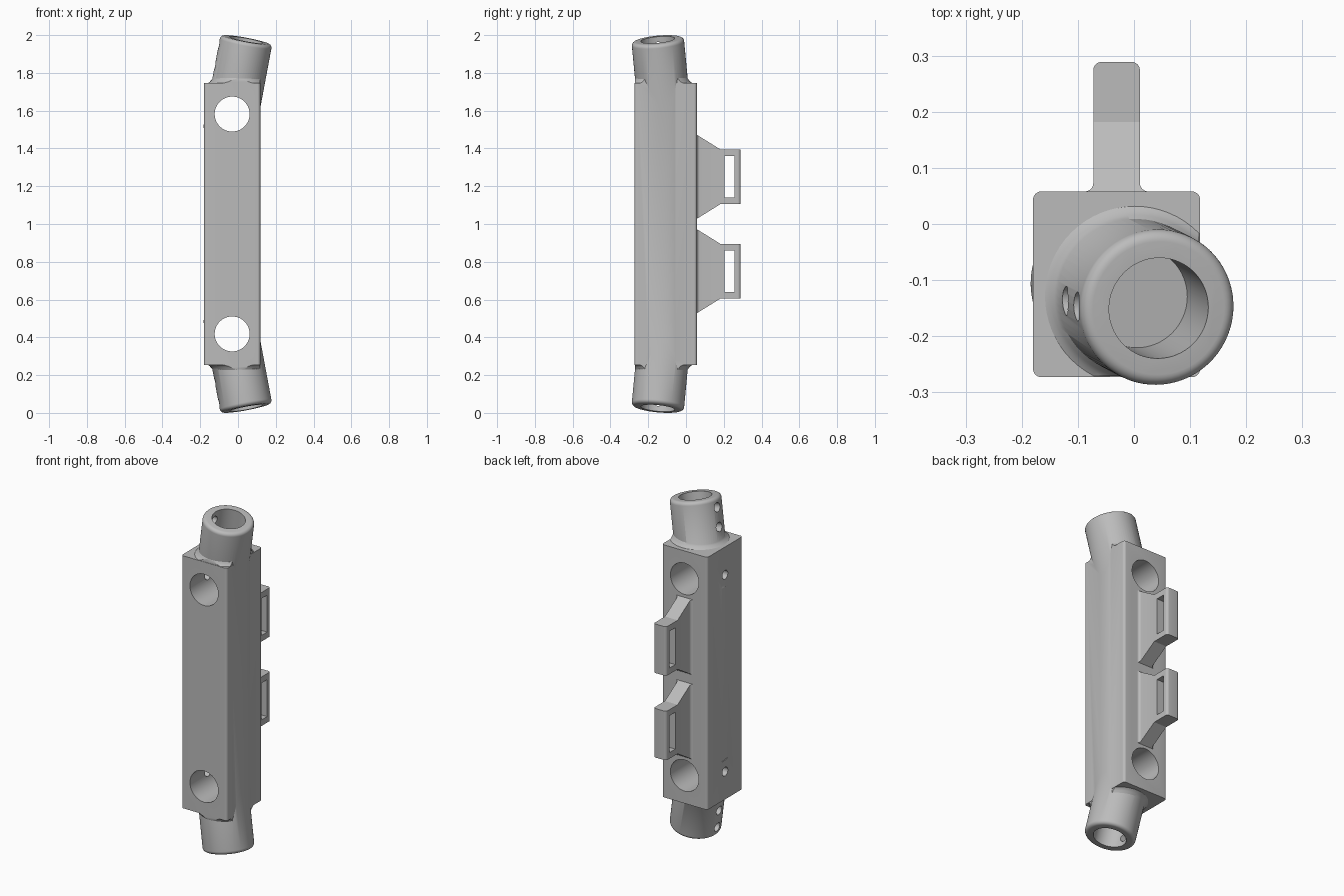
import bpy, bmesh, math
from mathutils import Vector

if "Cube" in bpy.data.objects:
    bpy.data.objects.remove(bpy.data.objects["Cube"], do_unlink=True)

grey = bpy.data.materials.new("plain_grey")
grey.use_nodes = True
grey.diffuse_color = (0.5, 0.5, 0.5, 1)
grey.node_tree.nodes["Principled BSDF"].inputs["Base Color"].default_value = (0.5, 0.5, 0.5, 1)

# Body extents and the line about which the two ends mirror
X0, X1, Y0, Y1 = -0.18, 0.118, -0.273, 0.058
BOTTOM, TOP, MID = 0.253, 1.747, 1.0
CX = (X0 + X1) / 2
SEG = 64


def finish(name, bm):
    bmesh.ops.recalc_face_normals(bm, faces=bm.faces)
    mesh = bpy.data.meshes.new(name)
    bm.to_mesh(mesh)
    bm.free()
    obj = bpy.data.objects.new(name, mesh)
    bpy.context.collection.objects.link(obj)
    mesh.materials.append(grey)
    return obj


def loft(name, rings):
    """Closed solid through rings that have equal point counts."""
    bm = bmesh.new()
    loops = [[bm.verts.new(p) for p in ring] for ring in rings]
    n = len(loops[0])
    for a, b in zip(loops, loops[1:]):
        for i in range(n):
            j = (i + 1) % n
            bm.faces.new((a[i], a[j], b[j], b[i]))
    bm.faces.new(loops[0])
    bm.faces.new(loops[-1])
    return finish(name, bm)


def circle(center, radius, normal=(0, 0, 1)):
    turn = Vector((0, 0, 1)).rotation_difference(Vector(normal))
    angles = [2 * math.pi * i / SEG for i in range(SEG)]
    return [Vector(center) + turn @ Vector((radius * math.cos(a), radius * math.sin(a), 0))
            for a in angles]


def rod(name, start, end, radius):
    axis = Vector(end) - Vector(start)
    return loft(name, [circle(start, radius, axis), circle(end, radius, axis)])


def box(name, x0, x1, y0, y1, z0, z1):
    outline = [(x0, y0), (x1, y0), (x1, y1), (x0, y1)]
    return loft(name, [[(x, y, z) for x, y in outline] for z in (z0, z1)])


def combine(obj, tool, operation):
    mod = obj.modifiers.new(operation.lower(), "BOOLEAN")
    mod.operation, mod.object, mod.solver = operation, tool, "EXACT"
    bpy.context.view_layer.objects.active = obj
    bpy.ops.object.modifier_apply(modifier=mod.name)
    bpy.data.objects.remove(tool, do_unlink=True)


def arc(cx, cy, r, a0, a1, steps=6):
    angles = [math.radians(a0 + (a1 - a0) * i / steps) for i in range(steps + 1)]
    return [(cx + r * math.cos(a), cy + r * math.sin(a)) for a in angles]


def smooth(obj):
    bpy.ops.object.select_all(action="DESELECT")
    obj.select_set(True)
    bpy.context.view_layer.objects.active = obj
    bpy.ops.object.shade_smooth_by_angle(angle=math.radians(30))


# Main block with rounded upright edges
R = 0.015
outline = (arc(X1 - R, Y1 - R, R, 0, 90) + arc(X0 + R, Y1 - R, R, 90, 180)
           + arc(X0 + R, Y0 + R, R, 180, 270) + arc(X1 - R, Y0 + R, R, 270, 360))
body = loft("main_block", [[(x, y, z) for x, y in outline] for z in (BOTTOM, TOP)])

# Tilted sockets at both ends, each with a rounded rim and a filleted root
RADIUS, BORE, ROUND = 0.139, 0.09, 0.02
cutters = []
for side in (1, -1):
    tip = Vector((0.044, -0.15, MID + side * 0.975))
    slope = Vector((0.187, -0.095, side))
    axis = slope.normalized()

    rings = [circle(tip - axis * 0.5, RADIUS, axis)]
    for r, h in arc(RADIUS - ROUND, -ROUND, ROUND, 0, 90):
        rings.append(circle(tip + axis * h, r, axis))
    socket = loft("socket", rings)

    deck = MID + side * (TOP - MID)
    rings = []
    for h, flare in ((-0.02, 0.02), (0, 0.02), (0.006, 0.012), (0.014, 0.006), (0.03, -0.004)):
        z = deck + side * h
        rings.append(circle(tip + slope * ((z - tip.z) * side), RADIUS + 0.001 + flare))
    collar = loft("collar", rings)
    low, high = sorted((deck - side * 0.1, deck + side * 0.1))
    e = 0.002
    combine(collar, box("trim", X0 + e, X1 - e, Y0 + e, Y1 - e, low, high), "INTERSECT")

    combine(body, socket, "UNION")
    combine(body, collar, "UNION")

    # Blind bore, two screw holes in the socket wall, cross hole and its screw hole
    cutters.append(rod("bore", tip - axis * 0.205, tip + axis * 0.1, BORE))
    outward = (Vector((-1, 0, 0)) + axis * axis.x).normalized()
    for depth in (0.055, 0.165):
        p = tip - axis * depth
        cutters.append(rod("socket_screw_hole", p, p + outward * 0.25, 0.026))
    z = MID + side * 0.582
    cutters.append(rod("cross_hole", (CX, Y0 - 0.1, z), (CX, Y1 + 0.1, z), 0.0925))
    cutters.append(rod("block_screw_hole", (X0 - 0.1, -0.108, z), (CX, -0.108, z), 0.026))

for cutter in cutters:
    combine(body, cutter, "DIFFERENCE")
smooth(body)

# Slotted strap lugs on the back
HALF, END, BASE = 0.0415, 0.289, Y1 - 0.01
half_plan = ([(HALF + R, BASE)] + arc(HALF + R, Y1 + R, R, 270, 180)
             + arc(HALF - R, END - R, R, 0, 90))
plan = half_plan + [(-x, y) for x, y in reversed(half_plan)]
for name, z in (("upper_lug", 1.25), ("lower_lug", 0.75)):
    lug = loft(name, [[(CX + x, y, z + h) for x, y in plan] for h in (-0.3, 0.3)])
    side_profile = [(BASE, -0.228), (Y1, -0.222), (0.182, -0.145), (END + 0.05, -0.145)]
    side_profile += [(y, -h) for y, h in reversed(side_profile)]
    wedge = loft("wedge", [[(x, y, z + h) for y, h in side_profile] for x in (-0.2, 0.2)])
    combine(lug, wedge, "INTERSECT")
    combine(lug, box("slot", -0.2, 0.2, 0.204, 0.257, z - 0.109, z + 0.109), "DIFFERENCE")
    smooth(lug)
